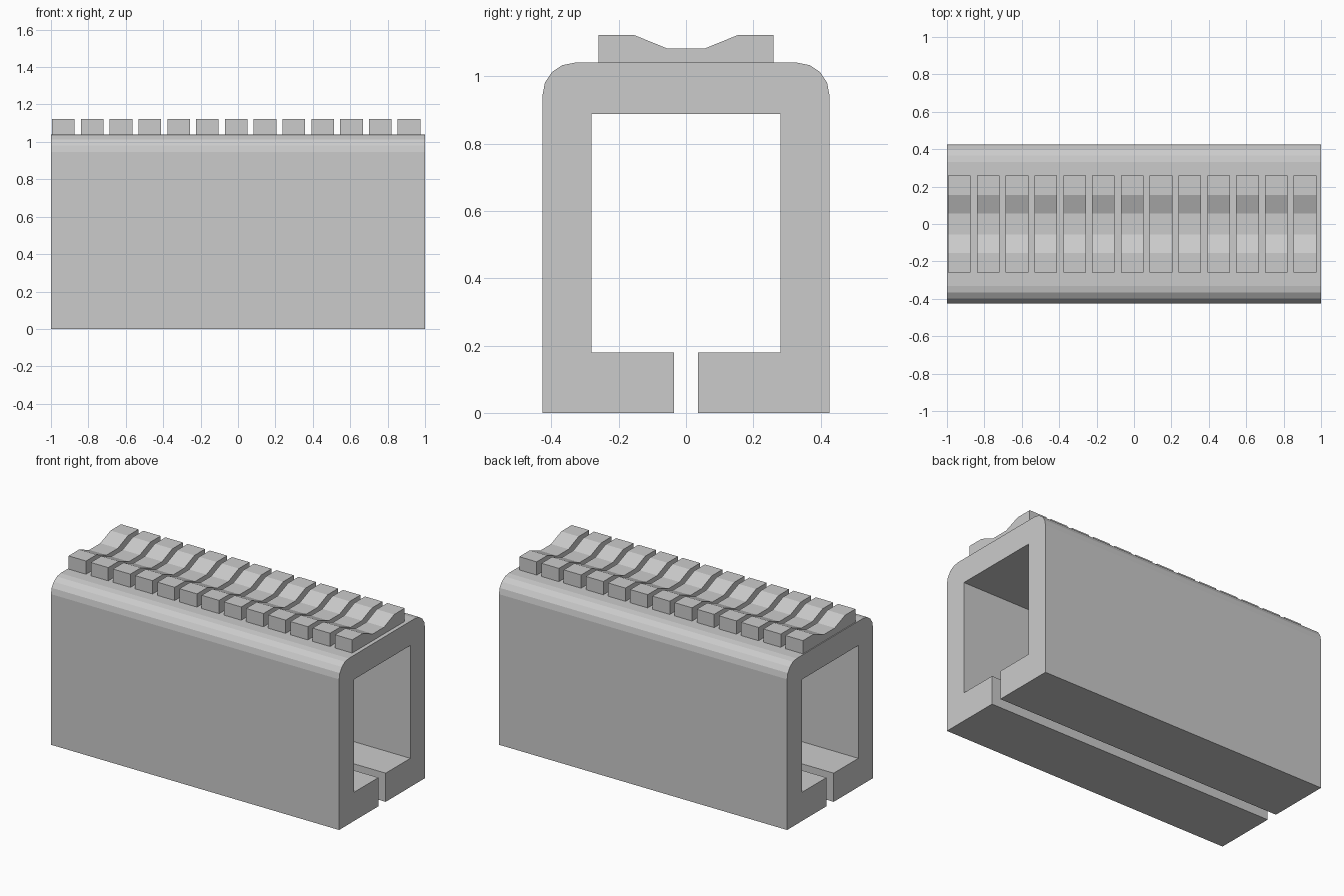
import bpy, math

if "Cube" in bpy.data.objects:
    bpy.data.objects.remove(bpy.data.objects["Cube"])


def extrude_profile(name, profile, x0, x1):
    """Extrude a counter-clockwise (y, z) outline along x."""
    n = len(profile)
    verts = [(x, y, z) for x in (x0, x1) for y, z in profile]
    faces = [tuple(reversed(range(n))), tuple(range(n, 2 * n))]
    faces += [(i, (i + 1) % n, n + (i + 1) % n, n + i) for i in range(n)]
    mesh = bpy.data.meshes.new(name)
    mesh.from_pydata(verts, [], faces)
    obj = bpy.data.objects.new(name, mesh)
    bpy.context.collection.objects.link(obj)
    return obj


def mirrored(half):
    """Complete a right-hand outline, running bottom to top, with its mirror."""
    return half + [(-y, z) for y, z in reversed(half)]


# Rail cover: hollow body with rounded top edges and a slot underneath
R, W, H = 0.095, 0.426, 1.04
corner = [(W - R + R * math.cos(math.radians(a)), H - R + R * math.sin(math.radians(a)))
          for a in (0, 22.5, 45, 67.5, 90)]
outer = [(0.036, 0), (W, 0)] + corner
outer += [(-y, z) for y, z in reversed(outer)]
inner = [(-0.036, 0.18), (-0.28, 0.18), (-0.28, 0.888),
         (0.28, 0.888), (0.28, 0.18), (0.036, 0.18)]
extrude_profile("rail_cover", outer + inner, -1, 1)

# Grip ribs: row of dished blocks along the top
rib = mirrored([(0.26, H), (0.26, 1.123), (0.156, 1.123), (0.055, 1.082)])
for i in range(13):
    x = -0.994 + i * 0.154
    extrude_profile(f"grip_rib_{i + 1}", rib, x, x + 0.121)
